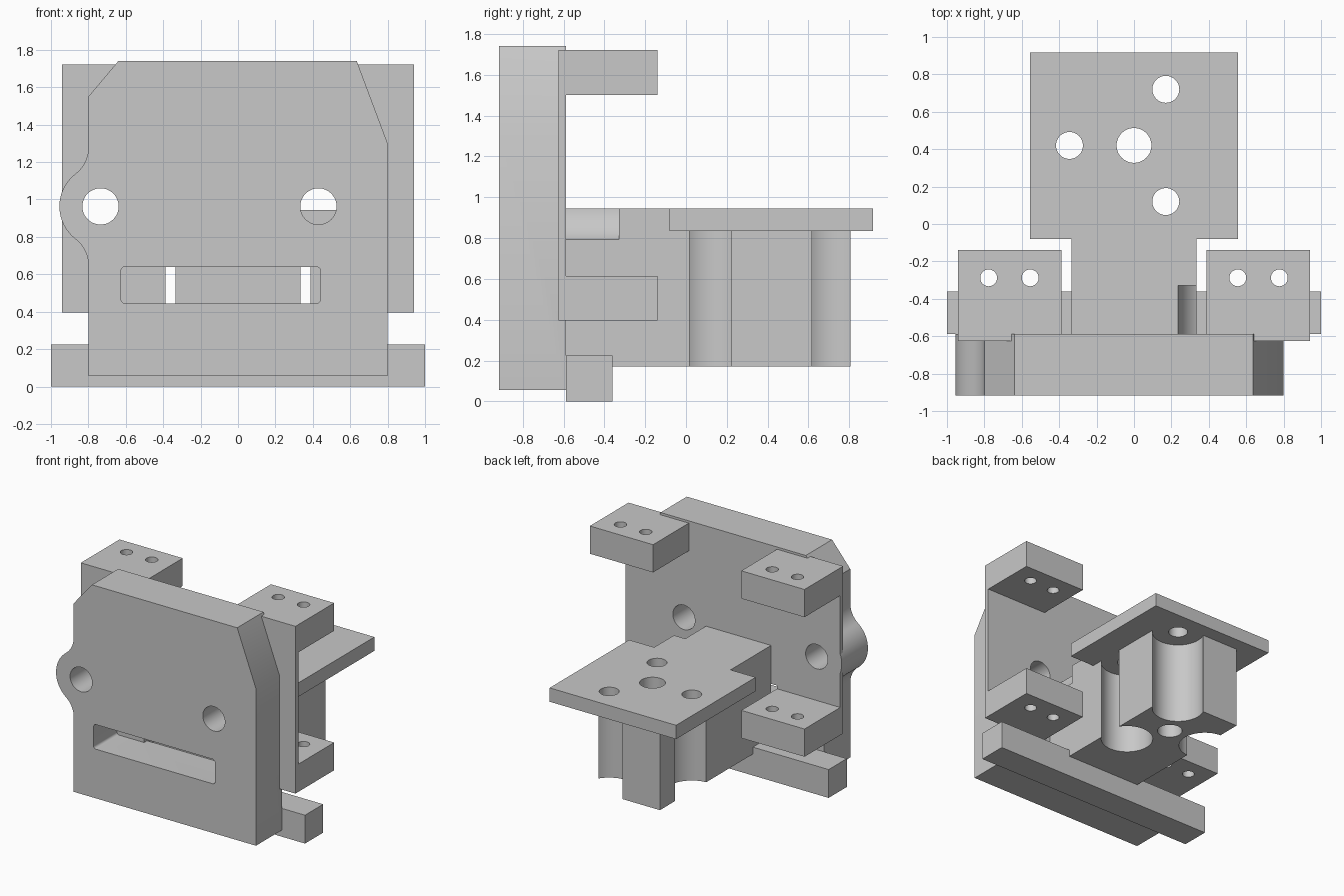
import bpy, bmesh
from math import sin, cos, pi, atan2, radians, hypot
from mathutils import Vector

cube = bpy.data.objects.get("Cube")
if cube:
    bpy.data.objects.remove(cube, do_unlink=True)

GREY = (0.58, 0.58, 0.58, 1)
grey = bpy.data.materials.new("plain grey")
grey.use_nodes = True
grey.diffuse_color = GREY
grey.node_tree.nodes["Principled BSDF"].inputs["Base Color"].default_value = GREY

# where a profile's (u, v) and its depth w go for each extrusion axis
PLACE = {"x": lambda u, v, w: (w, u, v),
         "y": lambda u, v, w: (u, w, v),
         "z": lambda u, v, w: (u, v, w)}


def prism(name, axis, profile, start, end):
    """Extrude a closed 2D profile along an axis."""
    bm = bmesh.new()
    face = bm.faces.new([bm.verts.new(PLACE[axis](u, v, start)) for u, v in profile])
    new = bmesh.ops.extrude_face_region(bm, geom=[face])["geom"]
    shift = Vector(PLACE[axis](0, 0, end - start))
    bmesh.ops.translate(bm, vec=shift, verts=[g for g in new if isinstance(g, bmesh.types.BMVert)])
    bmesh.ops.recalc_face_normals(bm, faces=bm.faces)
    mesh = bpy.data.meshes.new(name)
    bm.to_mesh(mesh)
    bm.free()
    mesh.materials.append(grey)
    obj = bpy.data.objects.new(name, mesh)
    bpy.context.collection.objects.link(obj)
    return obj


def arc(cu, cv, r, a, b, n=16):
    return [(cu + r * cos(a + (b - a) * i / n), cv + r * sin(a + (b - a) * i / n))
            for i in range(n + 1)]


def rect(u0, u1, v0, v1):
    return [(u0, v0), (u1, v0), (u1, v1), (u0, v1)]


def drill(axis, u, v, r, start, end):
    return prism("cutter", axis, arc(u, v, r, 0, 2 * pi, 48)[:-1], start, end)


def cut(obj, cutters):
    """Subtract the cutters, bake the result and delete them."""
    for c in cutters:
        c.hide_render = True
        mod = obj.modifiers.new("cut", "BOOLEAN")
        mod.operation, mod.solver, mod.object = "DIFFERENCE", "EXACT", c
    deps = bpy.context.evaluated_depsgraph_get()
    mesh = bpy.data.meshes.new_from_object(obj.evaluated_get(deps))
    obj.modifiers.clear()
    obj.data = mesh
    for c in cutters:
        bpy.data.objects.remove(c, do_unlink=True)


FRONT, BACK, POCKET = -0.917, -0.588, -0.625
HOLE_Z, LUG_X, BOLT_X = 0.963, -0.735, 0.43

# front plate outline: cut corners and a rounded lug with fillets
LUG_R, FILLET, EDGE = 0.22, 0.177, -0.8
du, dv = EDGE - FILLET - LUG_X, 0.315
ang = atan2(dv, du)
fu = EDGE - FILLET
outline = [(0.8, 0.055), (0.8, 1.3), (0.635, 1.74), (-0.64, 1.74), (EDGE, 1.55)]
outline += arc(fu, HOLE_Z + dv, FILLET, 0, ang - pi)
outline += arc(LUG_X, HOLE_Z, LUG_R, ang, 2 * pi - ang, 24)[1:-1]
outline += arc(fu, HOLE_Z - dv, FILLET, pi - ang, 0)
outline += [(EDGE, 0.055)]
plate = prism("front_plate", "y", outline, FRONT, BACK)

# slot with rounded corners
R = 0.02
slot = []
for i, (u, v) in enumerate([(0.44 - R, 0.64 - R), (-0.625 + R, 0.64 - R),
                            (-0.625 + R, 0.445 + R), (0.44 - R, 0.445 + R)]):
    slot += arc(u, v, R, i * pi / 2, (i + 1) * pi / 2, 5)


def bolt_holes():
    return [drill("y", x, HOLE_Z, 0.097, -1.1, -0.4) for x in (LUG_X, BOLT_X)]


IN, OUT, LOW, HIGH = 0.387, 0.942, 0.395, 1.722
SIDES = (("right", -1), ("left", 1))
pockets = [prism("cutter", "y", rect(*sorted((s * IN, s * (OUT + 0.0))), LOW, HIGH), POCKET, -0.4)
           for _, s in SIDES]
cut(plate, bolt_holes() + pockets + [prism("cutter", "y", slot, -1.1, -0.4)])

# C-shaped side brackets set into the plate's back
ARM, REACH = 0.22, -0.14
c_shape = [(POCKET, LOW), (REACH, LOW), (REACH, LOW + ARM), (BACK, LOW + ARM),
           (BACK, HIGH - ARM), (REACH, HIGH - ARM), (REACH, HIGH), (POCKET, HIGH)]
brackets = []
for side, s in SIDES:
    b = prism(side + "_bracket", "x", c_shape, *sorted((s * IN, s * OUT)))
    cut(b, bolt_holes() + [drill("z", s * x, -0.288, 0.045, 0.2, 1.9) for x in (0.555, 0.777)])
    brackets.append(b)

# bottom bar
bar = prism("bottom_bar", "z", rect(-1, 1, BACK, -0.36), 0, 0.225)

# central block with screw clearances and a centre bore
SCREWS = ((0.17, 0.72), (0.17, 0.12), (-0.345, 0.42))
BORE = (0, 0.42, 0.093)
CLEAR, SHELF_Z, TOP, STEP = 0.195, 0.835, 0.945, -0.08
side_shape = [(BACK, 0.17), (0.805, 0.17), (0.805, SHELF_Z), (STEP, SHELF_Z),
              (STEP, TOP), (BACK, TOP)]
block = prism("central_block", "x", side_shape, -0.335, 0.335)
cut(block, [drill("z", x, y, CLEAR, 0, 0.9) for x, y in SCREWS]
    + [drill("z", *BORE, 0, 1.2), drill("y", BOLT_X, HOLE_Z, CLEAR, -0.8, -0.328)])

# mounting shelf
shelf = prism("mounting_shelf", "z", rect(-0.555, 0.555, STEP, 0.917), SHELF_Z, TOP)
cut(shelf, [drill("z", x, y, 0.072, 0.5, 1.2) for x, y in SCREWS] + [drill("z", *BORE, 0.5, 1.2)])

# smooth the curved walls, keep the edges sharp
bpy.ops.object.select_all(action="DESELECT")
for obj in [plate, block, shelf, bar] + brackets:
    obj.select_set(True)
bpy.context.view_layer.objects.active = plate
bpy.ops.object.shade_smooth_by_angle(angle=radians(25))
